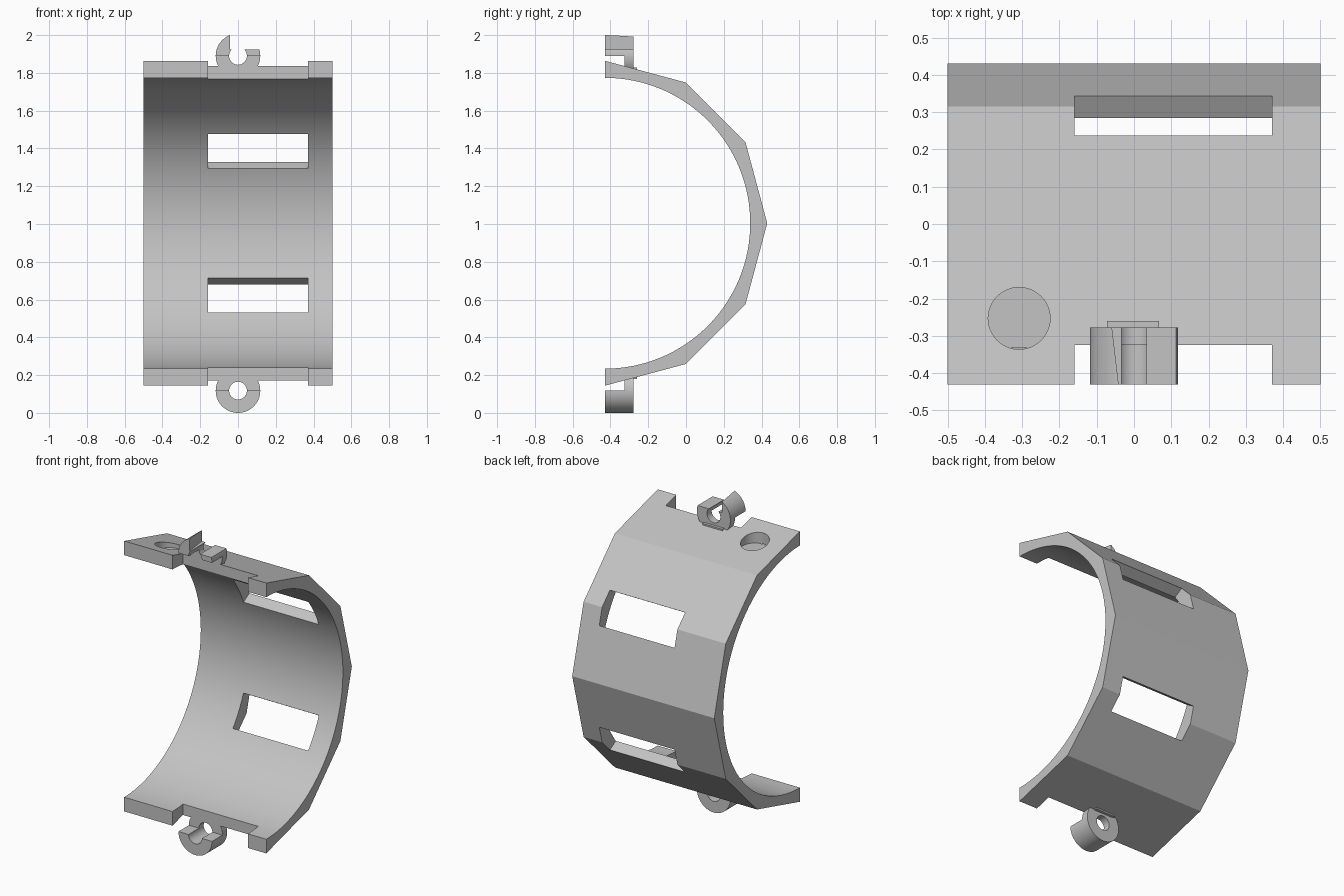
import bpy, bmesh
from math import sin, cos, pi, radians
from mathutils import Vector, Matrix

if "Cube" in bpy.data.objects:
    bpy.data.objects.remove(bpy.data.objects["Cube"])

MID = 1.004       # height of the shell axis
FRONT = -0.43     # front plane, holds the shell axis
EYE = 0.886       # clip centre above and below the axis

grey = bpy.data.materials.new("plain grey")
grey.use_nodes = True
tone = (0.55, 0.55, 0.55, 1)
grey.diffuse_color = tone
grey.node_tree.nodes["Principled BSDF"].inputs["Base Color"].default_value = tone


def finish(name, bm):
    bmesh.ops.recalc_face_normals(bm, faces=bm.faces)
    mesh = bpy.data.meshes.new(name)
    bm.to_mesh(mesh)
    bm.free()
    obj = bpy.data.objects.new(name, mesh)
    mesh.materials.append(grey)
    bpy.context.collection.objects.link(obj)
    return obj


def prism(name, points, depth):
    """Sweep a closed loop of 3D points along a vector."""
    bm = bmesh.new()
    face = bm.faces.new([bm.verts.new(p) for p in points])
    swept = bmesh.ops.extrude_face_region(bm, geom=[face])["geom"]
    bmesh.ops.translate(bm, vec=Vector(depth),
                        verts=[v for v in swept if isinstance(v, bmesh.types.BMVert)])
    return finish(name, bm)


def box(name, centre, size, tilt=0):
    bm = bmesh.new()
    bmesh.ops.create_cube(bm, size=1, matrix=Matrix.Translation(centre)
                          @ Matrix.Rotation(tilt, 4, 'X') @ Matrix.Diagonal((*size, 1)))
    return finish(name, bm)


def arc(radius, start, end, count):
    angles = [radians(start + (end - start) * i / count) for i in range(count + 1)]
    return [(radius * cos(a), radius * sin(a)) for a in angles]


def activate(obj):
    bpy.ops.object.select_all(action='DESELECT')
    obj.select_set(True)
    bpy.context.view_layer.objects.active = obj


def cut(obj, cutter):
    cutter.hide_render = True
    mod = obj.modifiers.new("cut", 'BOOLEAN')
    mod.operation = 'DIFFERENCE'
    mod.solver = 'EXACT'
    mod.object = cutter
    activate(obj)
    bpy.ops.object.modifier_apply(modifier=mod.name)
    bpy.data.objects.remove(cutter)


def smooth(obj):
    activate(obj)
    bpy.ops.object.shade_smooth_by_angle(angle=radians(20))


# Half shell: faceted outside, round inside
section = arc(0.86, -90, 90, 6) + arc(0.77, 90, -90, 64)
shell = prism("shell", [(-0.5, FRONT + u, MID + v) for u, v in section], (1, 0, 0))

# Radial windows and front notches, above and below
for side in (1, -1):
    a = side * pi / 6
    cut(shell, box("window_cutter", (0.105, FRONT + 0.8 * cos(a), MID + 0.8 * sin(a)),
                   (0.53, 0.4, 0.213), a))
    cut(shell, box("notch_cutter", (0.105, FRONT, MID + side * 0.8), (0.53, 0.21, 0.4)))

# Round pocket in the top with a thin floor
cut(shell, prism("pocket_cutter", [(x - 0.308, y - 0.253, 1.7676)
                                   for x, y in arc(0.083, 0, 360, 48)[:-1]], (0, 0, 0.3)))
smooth(shell)


# Ring clips: deep outer half, thin inner half joined to the shell
def half_ring(name, side, start, end, y0, y1):
    loop = arc(0.118, start, end, 32) + arc(0.047, end, start, 32)
    return prism(name, [(u, y0, MID + side * (EYE + v)) for u, v in loop], (0, y1 - y0, 0))


for side, label in ((1, "top"), (-1, "bottom")):
    outer = half_ring(label + "_clip", side, 0, 180, FRONT, -0.278)
    if side == 1:
        # Open jaw leaving a pointed horn on one side
        cut(outer, prism("jaw_cutter", [(-0.04, -0.44, 1.923), (0.2, -0.44, 1.923),
                                        (0.2, -0.27, 1.923), (-0.06, -0.27, 1.923)],
                         (0, 0, 0.2)))
    smooth(outer)
    smooth(half_ring(label + "_clip_root", side, 180, 360, -0.325, -0.278))
    box(label + "_clip_weld", (-0.003, -0.272, MID + side * 0.809), (0.14, 0.024, 0.03))
